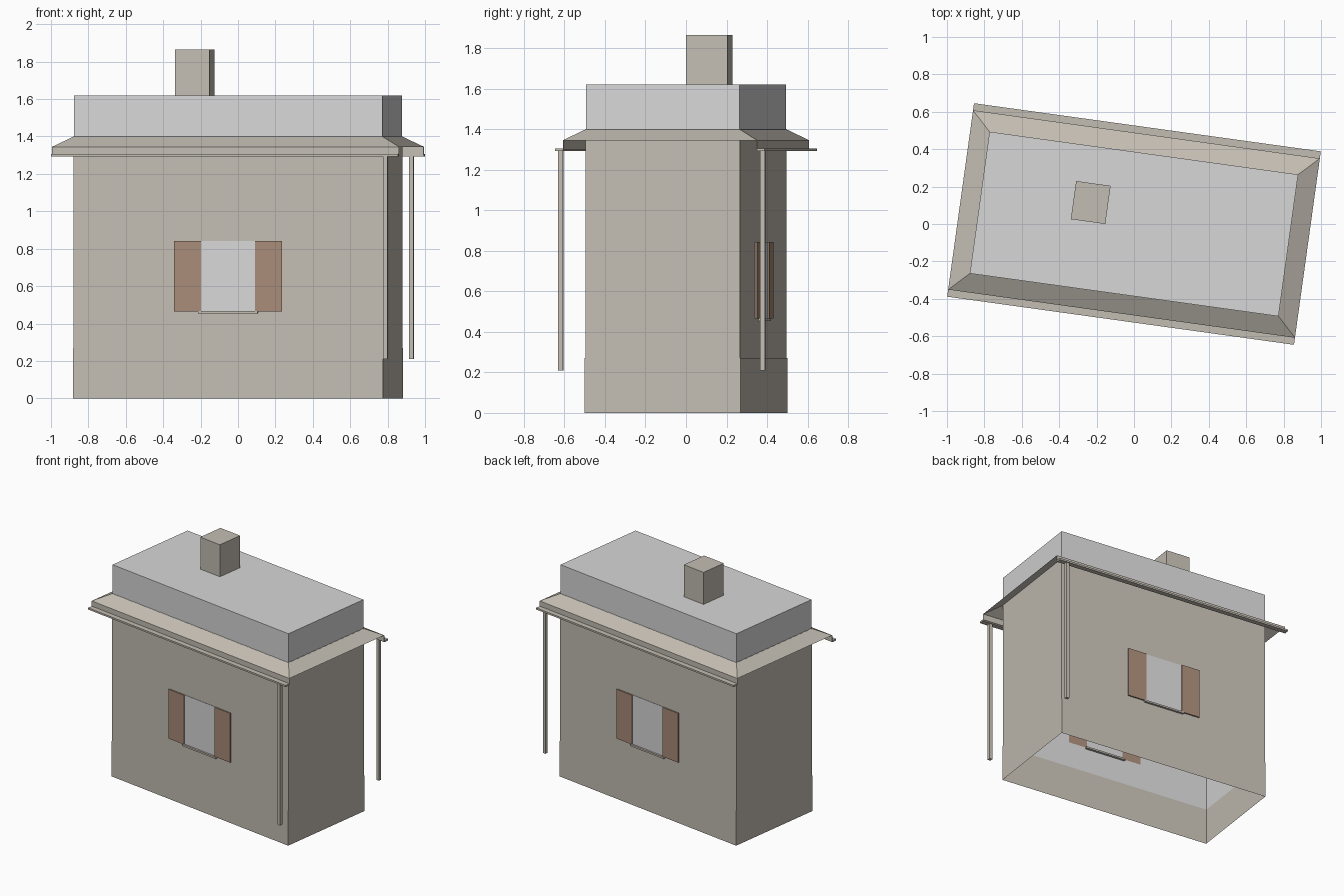
import bpy
import bmesh
from math import radians

cube = bpy.data.objects.get("Cube")
if cube:
    bpy.data.objects.remove(cube)

TURN = radians(-7.9)        # the house stands slightly turned on its plot
HALF_L, HALF_W = 0.833, 0.3825
EAVE_L, EAVE_W = 0.936, 0.484


def material(name, rgb):
    mat = bpy.data.materials.new(name)
    mat.use_nodes = True
    color = (*rgb, 1)
    mat.diffuse_color = color
    mat.node_tree.nodes["Principled BSDF"].inputs["Base Color"].default_value = color
    return mat


stone = material("beige stone", (0.55, 0.51, 0.45))
grey = material("light grey", (0.68, 0.68, 0.68))
wood = material("brown wood", (0.39, 0.26, 0.19))


def rect(x, y, z, cx=0, cy=0):
    """Corners of a horizontal rectangle from half sizes."""
    return [(cx + sx * x, cy + sy * y, z)
            for sx, sy in ((-1, -1), (1, -1), (1, 1), (-1, 1))]


def loft(name, mat, lower, upper, bottom=True, top=True):
    """Join two rectangles with side faces and optional caps."""
    bm = bmesh.new()
    a = [bm.verts.new(p) for p in lower]
    b = [bm.verts.new(p) for p in upper]
    for i in range(4):
        j = (i + 1) % 4
        bm.faces.new((a[i], a[j], b[j], b[i]))
    if bottom:
        bm.faces.new(a[::-1])
    if top:
        bm.faces.new(b)
    mesh = bpy.data.meshes.new(name)
    bm.to_mesh(mesh)
    bm.free()
    mesh.materials.append(mat)
    obj = bpy.data.objects.new(name, mesh)
    obj.rotation_euler.z = TURN
    bpy.context.collection.objects.link(obj)
    return obj


def block(name, mat, x, y, z0, z1, cx=0, cy=0, **caps):
    return loft(name, mat, rect(x, y, z0, cx, cy), rect(x, y, z1, cx, cy), **caps)


# Hollow body, open underneath, with wall skin and plinth around it
block("roof_block", grey, HALF_L, HALF_W, 0.27, 1.62, bottom=False)
block("walls", stone, HALF_L + 0.002, HALF_W + 0.002, 0, 1.4, bottom=False, top=False)
block("plinth", stone, HALF_L + 0.003, HALF_W + 0.006, 0, 0.27, bottom=False, top=False)
block("chimney", stone, 0.093, 0.103, 1.4, 1.865, cx=-0.245, cy=0.082)

# Sloping eave skirt
loft("eave_slope", stone, rect(EAVE_L, EAVE_W, 1.345), rect(HALF_L, HALF_W, 1.4),
     bottom=False, top=False)

# Matching details on the front and back
for side, label in ((-1, "front"), (1, "back")):
    wall = side * HALF_W
    block(label + "_fascia", stone, EAVE_L, 0.002, 1.3, 1.345, cy=side * (EAVE_W - 0.002))
    block(label + "_gutter", stone, EAVE_L, 0.019, 1.292, 1.305, cy=side * (EAVE_W + 0.019))
    block(label + "_downpipe", stone, 0.012, 0.012, 0.21, 1.295,
          cx=0.866, cy=side * (EAVE_W + 0.019))
    block(label + "_window", grey, 0.146, 0.0025, 0.465, 0.842, cy=wall + side * 0.002)
    block(label + "_sill", stone, 0.16, 0.018, 0.453, 0.466, cy=wall)
    for hand, which in ((-1, "right"), (1, "left")):
        block(f"{label}_{which}_shutter", wood, 0.073, 0.006, 0.465, 0.842,
              cx=hand * 0.219, cy=wall + side * 0.006)
